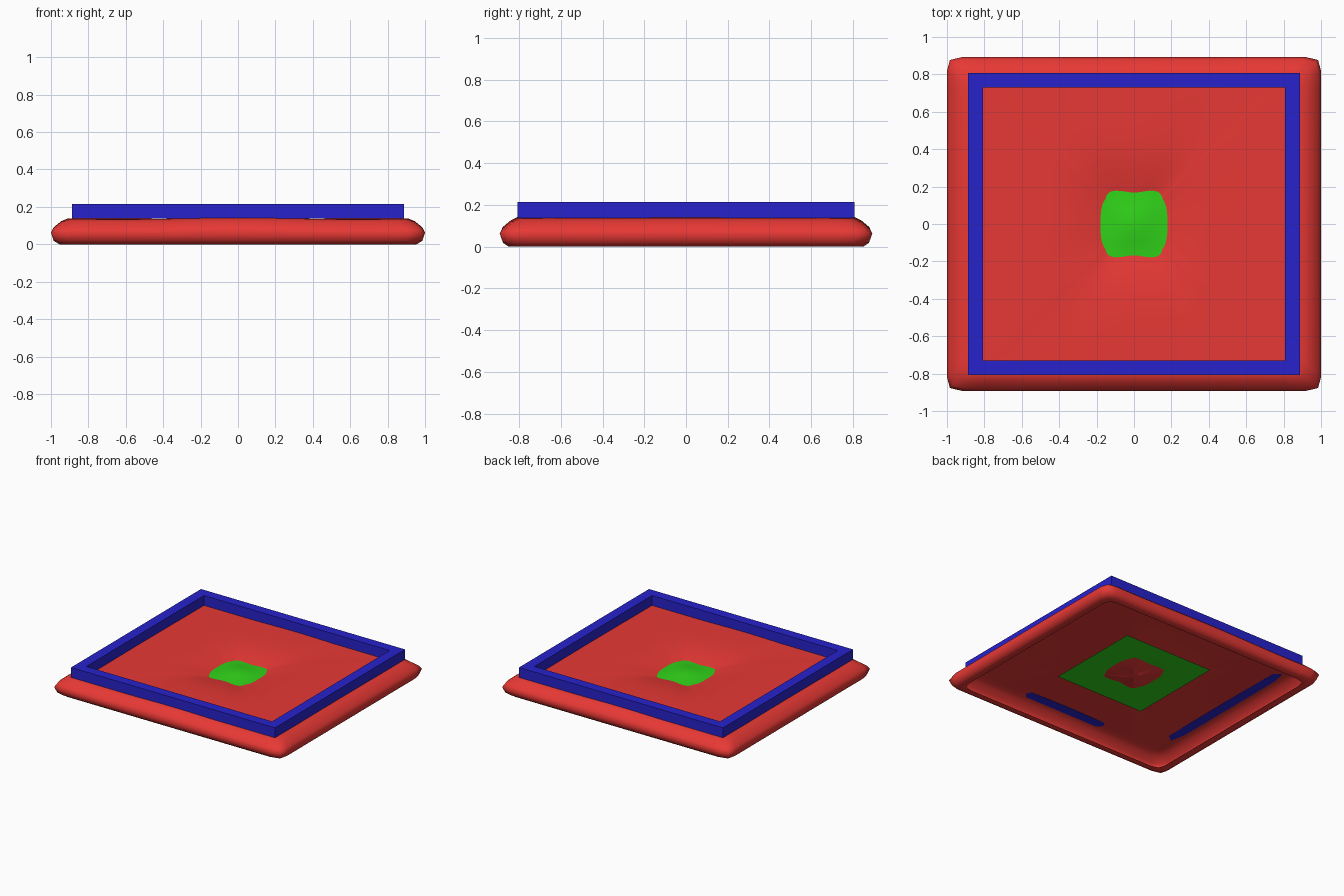
import bpy, bmesh
from math import exp, cos, pi

if "Cube" in bpy.data.objects:
    bpy.data.objects.remove(bpy.data.objects["Cube"])


def material(name, rgb):
    m = bpy.data.materials.new(name)
    m.diffuse_color = (*rgb, 1)
    m.use_nodes = True
    m.node_tree.nodes["Principled BSDF"].inputs["Base Color"].default_value = m.diffuse_color
    return m


def finish(bm, name, mat, smooth=None):
    bmesh.ops.remove_doubles(bm, verts=bm.verts, dist=1e-5)
    me = bpy.data.meshes.new(name)
    bm.to_mesh(me)
    bm.free()
    ob = bpy.data.objects.new(name, me)
    bpy.context.collection.objects.link(ob)
    me.materials.append(mat)
    if smooth:
        bpy.ops.object.select_all(action='DESELECT')
        ob.select_set(True)
        bpy.context.view_layer.objects.active = ob
        bpy.ops.object.shade_smooth_by_angle(angle=smooth)
    return ob


def radius(x, y):
    # slightly squared-off radial distance
    return (abs(x) ** 2.6 + abs(y) ** 2.6) ** (1 / 2.6)


red = material("red", (0.8, 0.04, 0.035))
blue = material("blue", (0.02, 0.016, 0.6))
green = material("green", (0.03, 0.65, 0.01))

# Cloth cover: open-bottomed draped shell made of nested rectangles
N = 24
profile = [(0.91, 0.81, 0.005), (0.955, 0.85, 0.0), (0.985, 0.877, 0.018),
           (1.0, 0.893, 0.062), (0.985, 0.878, 0.09), (0.945, 0.84, 0.122),
           (0.91, 0.81, 0.137)]
profile += [(0.91 * s / 20, 0.81 * s / 20, 0.138) for s in range(19, 0, -1)]
sides = [(1, -1, 0, 1), (1, 1, -1, 0), (-1, 1, 0, -1), (-1, -1, 1, 0)]

bm = bmesh.new()
rings = []
for i, (hx, hy, z) in enumerate(profile):
    ring = []
    for cx, cy, dx, dy in sides:
        for k in range(N):
            u, v = cx + dx * 2 * k / N, cy + dy * 2 * k / N
            x, y, zz = u * hx, v * hy, z
            if k == 0 and i < 7:          # blunt corners
                x, y = x - u * 0.016, y - v * 0.016
            if i >= 4:                    # gentle ripple and central dip
                zz += 0.004 * (-cos(2 * pi * u * 0.7) * cos(pi * v))
                zz -= 0.062 * exp(-(radius(x, y) / 0.26) ** 2)
            ring.append(bm.verts.new((x, y, zz)))
    rings.append(ring)
for a, b in zip(rings, rings[1:]):
    for k in range(4 * N):
        j = (k + 1) % (4 * N)
        bm.faces.new((a[k], a[j], b[j], b[k]))
centre = bm.verts.new((0, 0, 0.073))
for k in range(4 * N):
    bm.faces.new((rings[-1][k], rings[-1][(k + 1) % (4 * N)], centre))
finish(bm, "cloth_cover", red, 1.2)

# Rectangular frame resting on the cover
bm = bmesh.new()
loops = []
for hx, hy, z in [(0.887, 0.807, 0.137), (0.887, 0.807, 0.215),
                  (0.807, 0.73, 0.215), (0.807, 0.73, 0.137)]:
    loops.append([bm.verts.new((sx * hx, sy * hy, z))
                  for sx, sy in ((1, -1), (1, 1), (-1, 1), (-1, -1))])
for i in range(4):
    a, b = loops[i], loops[(i + 1) % 4]
    for k in range(4):
        j = (k + 1) % 4
        bm.faces.new((a[k], a[j], b[j], b[k]))
finish(bm, "rim_frame", blue)

# Green patch: sheet under the cover, showing through its central dip
bm = bmesh.new()
bmesh.ops.create_grid(bm, x_segments=32, y_segments=32, size=0.385)
for v in bm.verts:
    v.co.z = 0.098 + 0.022 * exp(-(radius(v.co.x, v.co.y) / 0.12) ** 2)
finish(bm, "centre_patch", green, 1.0)
